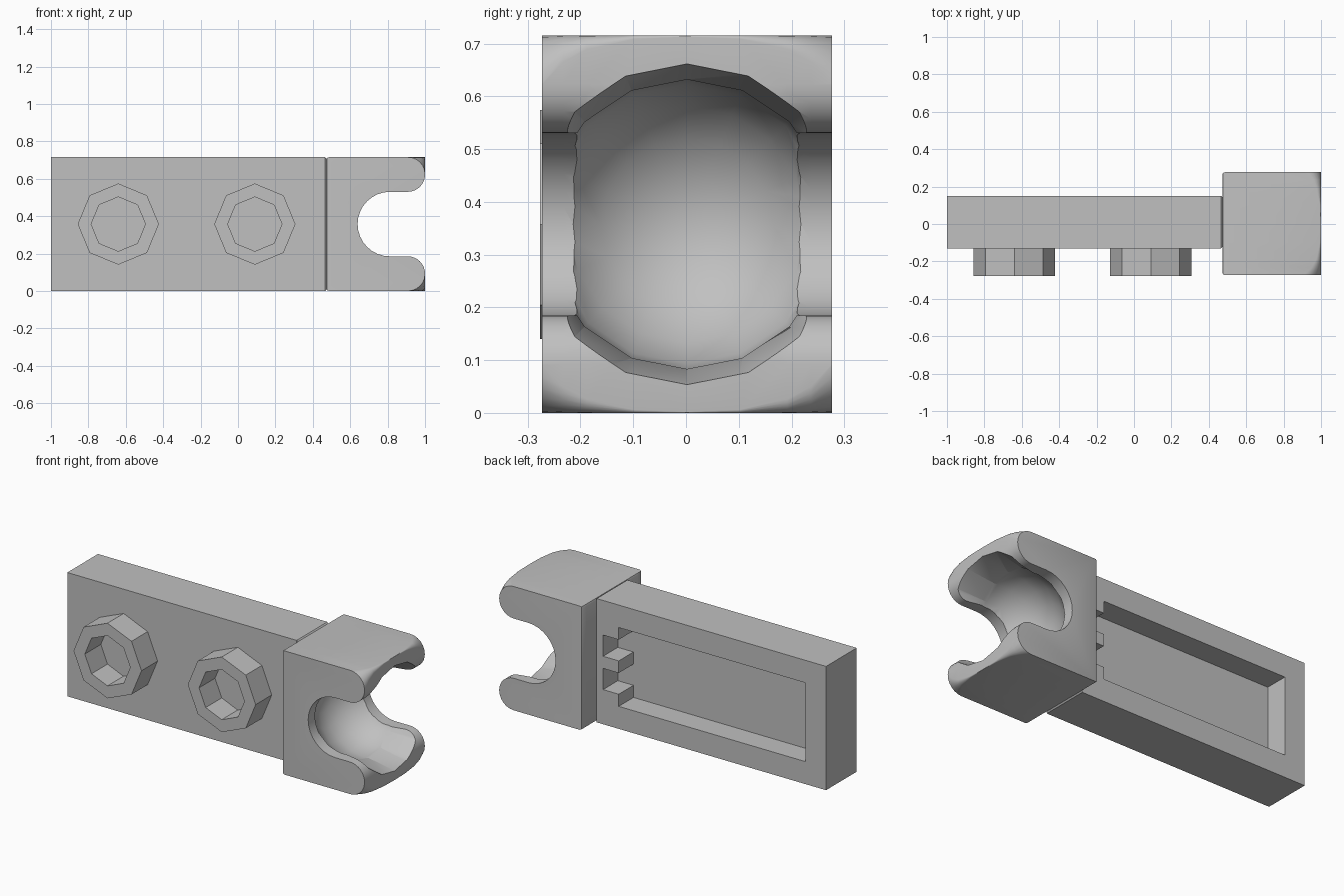
import bpy, bmesh
from math import sin, cos, pi, radians
from mathutils import Matrix, Vector

cube = bpy.data.objects.get("Cube")
if cube:
    bpy.data.objects.remove(cube, do_unlink=True)

grey = bpy.data.materials.new("light_grey")
grey.use_nodes = True
COLOUR = (0.53, 0.53, 0.53, 1)
grey.diffuse_color = COLOUR
grey.node_tree.nodes["Principled BSDF"].inputs["Base Color"].default_value = COLOUR

HEIGHT, MID = 0.715, 0.3575
SEAM = 0.472          # where the plate meets the socket
HALF_DEPTH = 0.275


def finish(bm, name):
    bmesh.ops.recalc_face_normals(bm, faces=bm.faces)
    mesh = bpy.data.meshes.new(name)
    bm.to_mesh(mesh)
    bm.free()
    mesh.materials.append(grey)
    ob = bpy.data.objects.new(name, mesh)
    bpy.context.collection.objects.link(ob)
    return ob


def add_box(bm, lo, hi):
    lo, hi = Vector(lo), Vector(hi)
    m = Matrix.Translation((lo + hi) / 2) @ Matrix.Diagonal((*(hi - lo), 1))
    bmesh.ops.create_cube(bm, size=1, matrix=m)


def box(name, lo, hi):
    bm = bmesh.new()
    add_box(bm, lo, hi)
    return finish(bm, name)


def activate(ob):
    bpy.ops.object.select_all(action="DESELECT")
    ob.select_set(True)
    bpy.context.view_layer.objects.active = ob


def cut(ob, cutter):
    cutter.hide_render = True
    mod = ob.modifiers.new("cut", "BOOLEAN")
    mod.operation, mod.solver, mod.object = "DIFFERENCE", "EXACT", cutter
    activate(ob)
    bpy.ops.object.modifier_apply(modifier=mod.name)
    bpy.data.objects.remove(cutter, do_unlink=True)


def bevel_end(bm, x, width, segments):
    # Soften the rim of the end face lying at x
    rim = [e for e in bm.edges if all(abs(v.co.x - x) < 1e-5 for v in e.verts)
           and any(abs(f.normal.x) < 0.5 for f in e.link_faces)]
    bmesh.ops.bevel(bm, geom=rim, offset=width, segments=segments, affect="EDGES", profile=0.5)


# Plate with a shallow pocket in its back
bm = bmesh.new()
add_box(bm, (-1, -0.13, 0), (SEAM + 0.006, 0.15, HEIGHT))
bm.normal_update()
bevel_end(bm, max(v.co.x for v in bm.verts), 0.012, 1)
plate = finish(bm, "plate")
cut(plate, box("pocket_cutter", (-0.87, 0.015, 0.13), (0.425, 0.3, 0.585)))

# Ribs at the socket end of the pocket
for label, z in (("lower", 0.165), ("middle", MID), ("upper", 0.55)):
    box(label + "_rib", (0.325, 0.01, z - 0.035), (0.43, 0.15, z + 0.035))


# Hollow octagonal studs on the front
def stud(name, x):
    bm = bmesh.new()

    def ring(radius, y):
        return [bm.verts.new((x + radius * cos(i * pi / 4), y, MID + radius * sin(i * pi / 4)))
                for i in range(8)]
    rings = [ring(0.217, -0.13), ring(0.217, -0.277), ring(0.145, -0.277), ring(0.145, -0.131)]
    for a, b in zip(rings, rings[1:]):
        for i in range(8):
            j = (i + 1) % 8
            bm.faces.new((a[i], a[j], b[j], b[i]))
    bm.faces.new(rings[-1])
    bm.faces.new(rings[0])
    return finish(bm, name)


stud("outer_stud", -0.64)
stud("inner_stud", 0.09)


# Socket: open-jawed section lofted across the depth
def arc(cx, cz, r, start, end, steps):
    return [(cx + r * cos(radians(start + (end - start) * i / steps)),
             cz + r * sin(radians(start + (end - start) * i / steps))) for i in range(steps + 1)]


def section(corner):
    lip = 0.0925
    jaw = [(SEAM, 0)]
    jaw += arc(1 - corner, corner, corner, -90, 0, 6)
    jaw += arc(1 - lip, lip, lip, 0, 90, 8)
    jaw += arc(0.812, MID, MID - 2 * lip, -90, -180, 8)
    return jaw + [(x, HEIGHT - z) for x, z in reversed(jaw[:-1])]


bm = bmesh.new()
loops = []
half = [(0, 0.002), (0.1, 0.006), (0.19, 0.026), (0.235, 0.05), (HALF_DEPTH, 0.091)]
for y, corner in [(-y, c) for y, c in reversed(half[1:])] + half:
    loops.append([bm.verts.new((x, y + 0.002, z)) for x, z in section(corner)])
count = len(loops[0])
for a, b in zip(loops, loops[1:]):
    for i in range(count):
        j = (i + 1) % count
        bm.faces.new((a[i], a[j], b[j], b[i]))
bm.faces.new(loops[0])
bm.faces.new(loops[-1])
bmesh.ops.recalc_face_normals(bm, faces=bm.faces)
bm.normal_update()
bevel_end(bm, SEAM, 0.014, 2)
socket = finish(bm, "socket")

# Ball hollow, with a flared mouth
along_x = Matrix.Rotation(pi / 2, 4, "Y")
bm = bmesh.new()
bmesh.ops.create_uvsphere(bm, u_segments=16, v_segments=10, radius=0.278,
                          matrix=Matrix.Translation((0.812, 0.002, MID)) @ along_x)
cut(socket, finish(bm, "ball_cutter"))
bm = bmesh.new()
bmesh.ops.create_cone(bm, cap_ends=True, segments=16, radius1=0.27, radius2=0.308, depth=0.21,
                      matrix=Matrix.Translation((0.917, 0.002, MID)) @ along_x)
cut(socket, finish(bm, "mouth_cutter"))
activate(socket)
bpy.ops.object.shade_smooth_by_angle(angle=radians(32))
